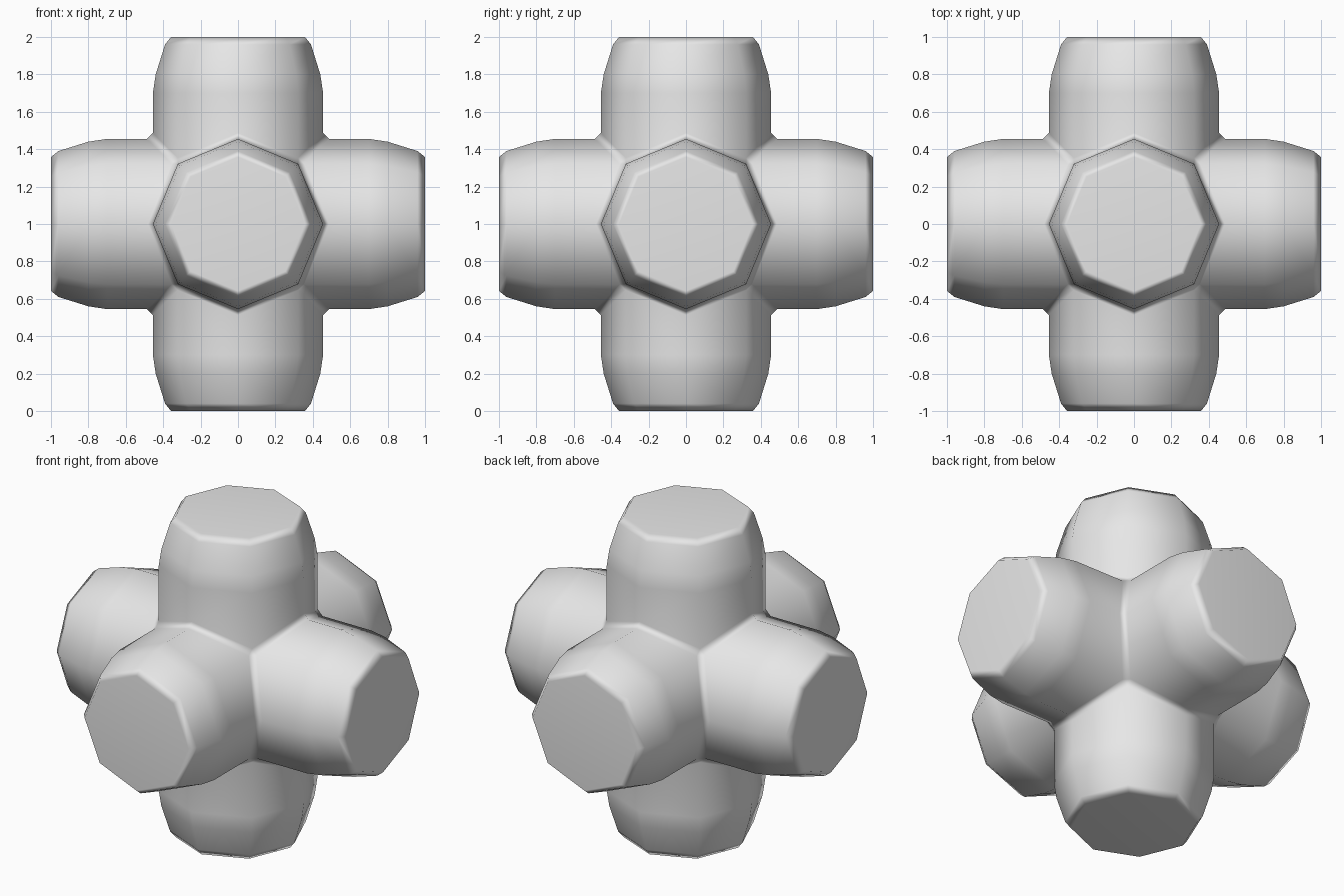
import bpy, bmesh, math

cube = bpy.data.objects.get("Cube")
if cube:
    bpy.data.objects.remove(cube, do_unlink=True)

SIDES = 8
RADIUS = 0.455
# Arm profile beyond the junction: (radius, distance from the centre)
PROFILE = [(RADIUS, 0.70), (0.44, 0.80), (0.39, 0.96), (0.358, 1.0)]

grey = bpy.data.materials.new("light_grey")
grey.use_nodes = True
colour = (0.8, 0.8, 0.8, 1.0)
grey.diffuse_color = colour
grey.node_tree.nodes["Principled BSDF"].inputs["Base Color"].default_value = colour


def add_arm(bm, axis, sign):
    """One tapered octagonal arm, mitred against its neighbours."""
    def ring(radius, distance=None):
        verts = []
        for i in range(SIDES):
            angle = 2 * math.pi * i / SIDES
            u, v = radius * math.cos(angle), radius * math.sin(angle)
            d = max(abs(u), abs(v)) if distance is None else distance
            p = [0, 0, 0]
            p[axis], p[(axis + 1) % 3], p[(axis + 2) % 3] = sign * d, u, v
            verts.append(bm.verts.new(p))
        return verts

    rings = [ring(RADIUS)] + [ring(r, d) for r, d in PROFILE]
    for low, high in zip(rings, rings[1:]):
        for i in range(SIDES):
            j = (i + 1) % SIDES
            bm.faces.new((low[i], low[j], high[j], high[i]))
    bm.faces.new(rings[-1])


# Six arms joined into one closed body
bm = bmesh.new()
for axis in range(3):
    for sign in (-1, 1):
        add_arm(bm, axis, sign)
bmesh.ops.remove_doubles(bm, verts=bm.verts, dist=0.001)
bmesh.ops.recalc_face_normals(bm, faces=bm.faces)

# Small fillet along the valleys where the arms meet
valleys = [e for e in bm.edges
           if e.is_manifold and e.calc_face_angle_signed() < -0.2]
bmesh.ops.bevel(bm, geom=valleys, offset=0.03, segments=1, profile=0.5,
                affect='EDGES', clamp_overlap=True)
bmesh.ops.recalc_face_normals(bm, faces=bm.faces)
bmesh.ops.translate(bm, verts=bm.verts, vec=(0, 0, 1))

mesh = bpy.data.meshes.new("six_way_cross")
bm.to_mesh(mesh)
bm.free()
mesh.materials.append(grey)
mesh.shade_smooth()
body = bpy.data.objects.new("six_way_cross", mesh)
bpy.context.collection.objects.link(body)

# Keep the large faces flat while the bevels stay soft
weighted = body.modifiers.new("weighted_normals", 'WEIGHTED_NORMAL')
weighted.weight = 50
